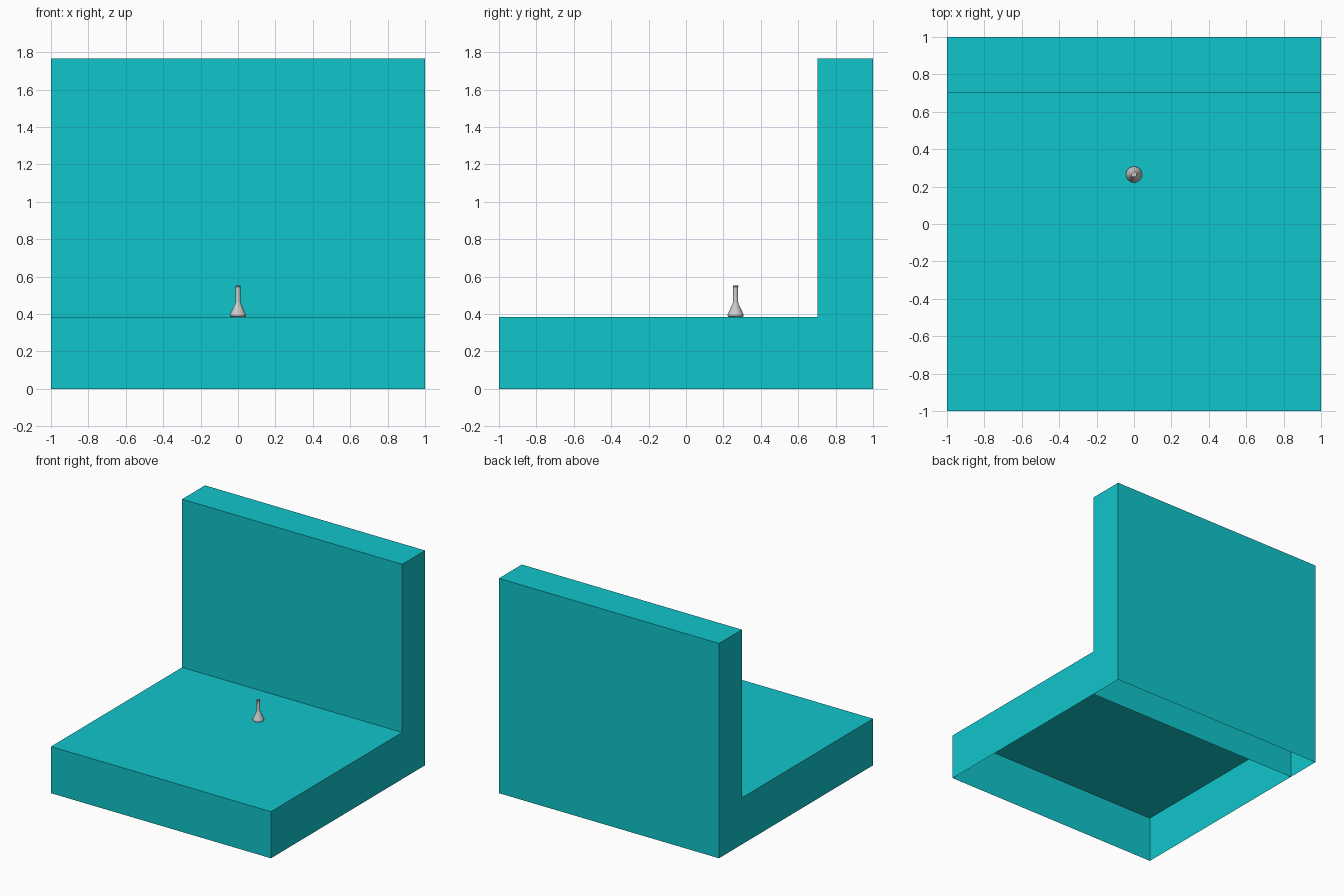
import bpy, bmesh, math
from mathutils import Matrix

if "Cube" in bpy.data.objects:
    bpy.data.objects.remove(bpy.data.objects["Cube"])

SEAT_Z, BACK_Z, SPLIT_Y = 0.383, 1.765, 0.703

teal = bpy.data.materials.new("teal")
teal.diffuse_color = (0.005, 0.56, 0.6, 1)
teal.use_nodes = True
teal.node_tree.nodes["Principled BSDF"].inputs["Base Color"].default_value = teal.diffuse_color


def make_object(name, bm, material=None):
    bmesh.ops.recalc_face_normals(bm, faces=bm.faces)
    mesh = bpy.data.meshes.new(name)
    bm.to_mesh(mesh)
    bm.free()
    obj = bpy.data.objects.new(name, mesh)
    bpy.context.collection.objects.link(obj)
    if material:
        mesh.materials.append(material)
    return obj


def add_shell(bm, y0, y1, height, skip_back=False):
    """Thin box, open underneath; optionally without its back wall."""
    m = Matrix.Translation((0, (y0 + y1) / 2, height / 2)) @ Matrix.Diagonal((2, y1 - y0, height, 1))
    verts = bmesh.ops.create_cube(bm, size=1, matrix=m)["verts"]
    faces = {f for v in verts for f in v.link_faces}
    for f in faces:
        f.normal_update()
    drop = [f for f in faces if f.normal.z < -0.9 or (skip_back and f.normal.y > 0.9)]
    bmesh.ops.delete(bm, geom=drop, context="FACES")


# Floor slab: hollow, leaning on the wall's front face
bm = bmesh.new()
add_shell(bm, -1, SPLIT_Y, SEAT_Z, skip_back=True)
make_object("floor_slab", bm, teal)

# Back wall: hollow, runs down to the ground
bm = bmesh.new()
add_shell(bm, SPLIT_Y, 1, BACK_Z)
make_object("back_wall", bm, teal)

# Small flask: spun profile, open at the neck
profile = [(0, 0), (0.037, 0), (0.042, 0.004), (0.043, 0.010), (0.040, 0.019),
           (0.016, 0.070), (0.013, 0.082), (0.0125, 0.160),
           (0.0145, 0.162), (0.0145, 0.167), (0.012, 0.168)]
bm = bmesh.new()
verts = [bm.verts.new((r, 0, z)) for r, z in profile]
edges = [bm.edges.new(pair) for pair in zip(verts, verts[1:])]
bmesh.ops.spin(bm, geom=verts + edges, cent=(0, 0, 0), axis=(0, 0, 1),
               angle=math.tau, steps=32, use_duplicate=False)
bmesh.ops.remove_doubles(bm, verts=bm.verts, dist=0.0002)
flask = make_object("flask", bm)
flask.location = (0, 0.265, SEAT_Z + 0.001)
bpy.context.view_layer.objects.active = flask
flask.select_set(True)
bpy.ops.object.shade_smooth_by_angle(angle=math.radians(35))
